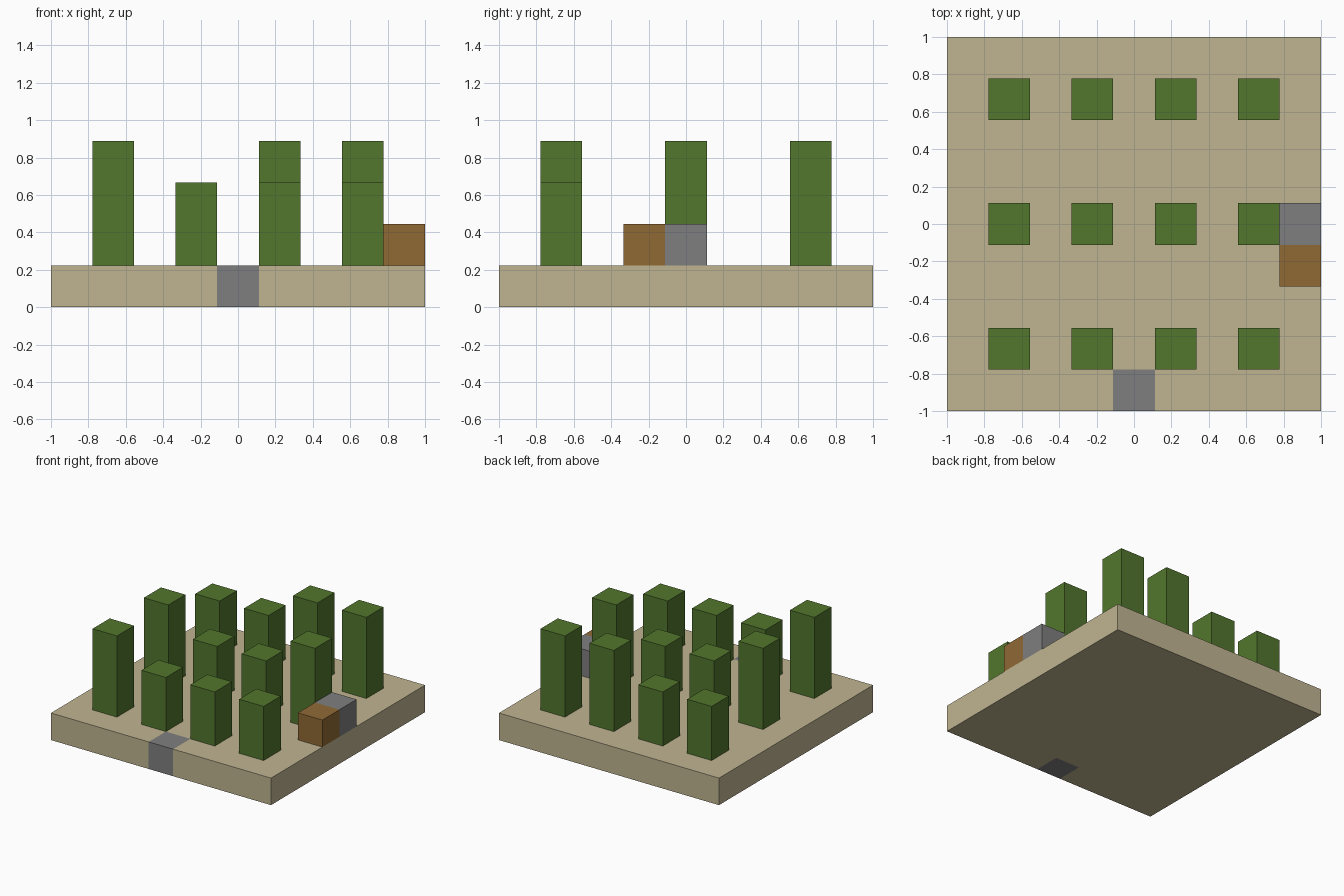
import bpy
import bmesh

old = bpy.data.objects.get("Cube")
if old:
    bpy.data.objects.remove(old, do_unlink=True)

U = 2 / 9  # one grid cell


def material(name, rgb):
    linear = [((c / 255 + 0.055) / 1.055) ** 2.4 for c in rgb] + [1]
    mat = bpy.data.materials.new(name)
    mat.use_nodes = True
    mat.diffuse_color = linear
    mat.node_tree.nodes["Principled BSDF"].inputs["Base Color"].default_value = linear
    return mat


def prism(name, outline, bottom, height, mat):
    """Extrude an outline, given in grid cells, straight up."""
    bm = bmesh.new()
    base = bm.faces.new([bm.verts.new((x * U, y * U, bottom * U)) for x, y in outline])
    top = bmesh.ops.extrude_face_region(bm, geom=[base], use_keep_orig=True)["geom"]
    bmesh.ops.translate(bm, vec=(0, 0, height * U),
                        verts=[v for v in top if isinstance(v, bmesh.types.BMVert)])
    bmesh.ops.recalc_face_normals(bm, faces=bm.faces)
    mesh = bpy.data.meshes.new(name)
    bm.to_mesh(mesh)
    bm.free()
    mesh.materials.append(mat)
    obj = bpy.data.objects.new(name, mesh)
    bpy.context.collection.objects.link(obj)
    return obj


def block(name, x, y, bottom, height, mat):
    """One-cell square column centred on x, y."""
    h = 0.5
    outline = [(x - h, y - h), (x + h, y - h), (x + h, y + h), (x - h, y + h)]
    return prism(name, outline, bottom, height, mat)


sand = material("sand", (192, 181, 145))
green = material("cactus green", (82, 118, 45))
grey = material("stone grey", (127, 127, 127))
brown = material("wood brown", (144, 106, 53))

# Sand slab with a notch in the front edge, filled by a stone block
E, N = 4.5, 0.5
prism("sand_slab", [(-E, -E), (-N, -E), (-N, 1 - E), (N, 1 - E), (N, -E),
                    (E, -E), (E, E), (-E, E)], 0, 1, sand)
block("front_stone", 0, -4, 0, 1, grey)

# Cactus columns: rows from front to back, heights from right to left
rows = {"front": (-3, "3222"), "middle": (0, "3223"), "back": (3, "2233")}
for row, (y, heights) in rows.items():
    for i, height in enumerate(heights):
        block(f"{row}_cactus_{i + 1}", 2 * i - 3, y, 1, int(height), green)

# Blocks along the left edge
block("edge_stone", 4, 0, 1, 1, grey)
block("wooden_chest", 4, -1, 1, 1, brown)
